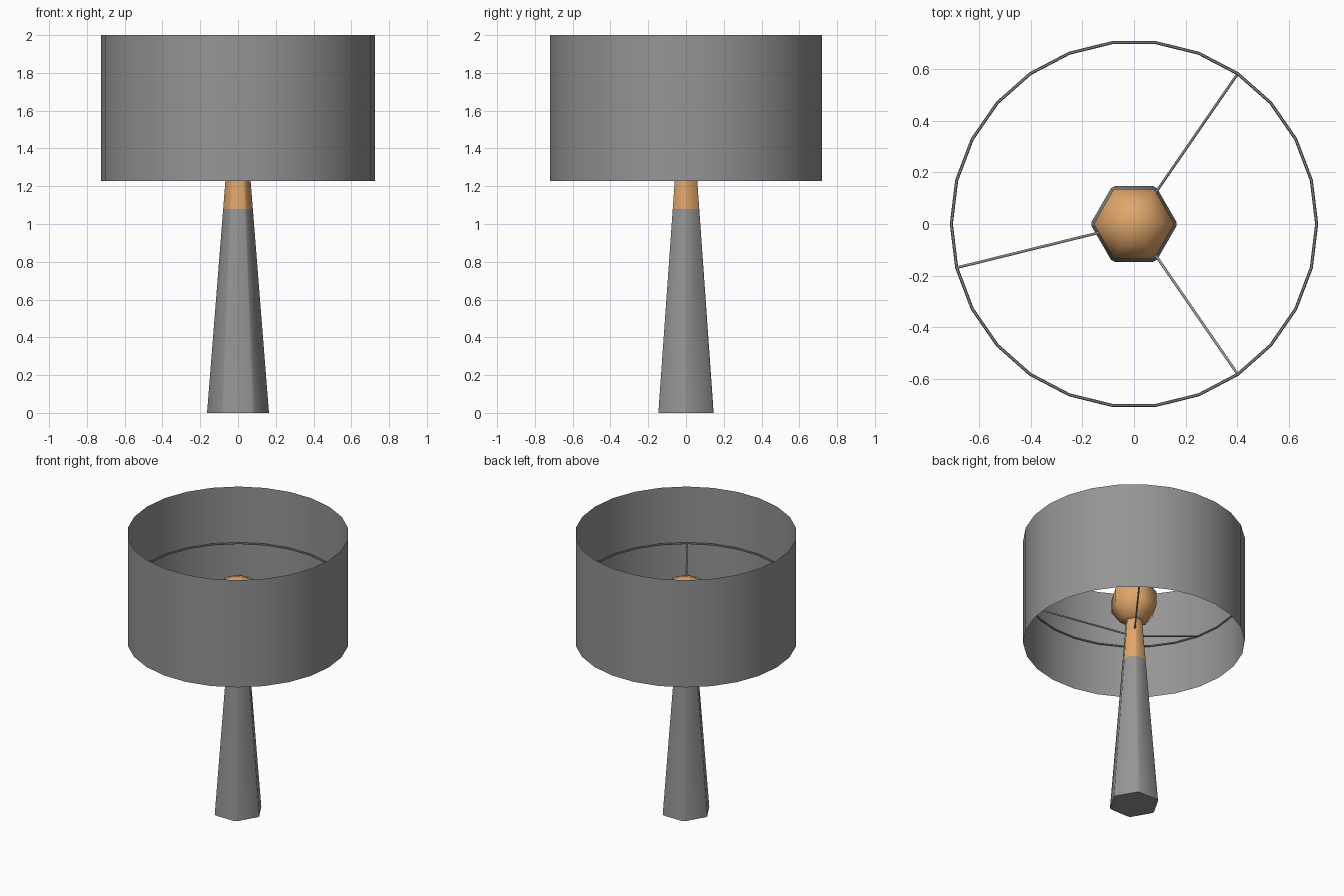
import bpy, bmesh, math
from mathutils import Vector, Matrix

if "Cube" in bpy.data.objects:
    bpy.data.objects.remove(bpy.data.objects["Cube"])

SIDES = 26
SHADE_R, SHADE_LOW, SHADE_TOP = 0.725, 1.227, 2.0
RING_R, RING_Z = 0.707, 1.60
WIRE = 0.006


def material(name, rgb):
    m = bpy.data.materials.new(name)
    m.diffuse_color = (*rgb, 1)
    m.use_nodes = True
    m.node_tree.nodes["Principled BSDF"].inputs["Base Color"].default_value = m.diffuse_color
    return m


grey = material("warm_grey", (0.30, 0.30, 0.30))
tan = material("light_wood", (0.74, 0.38, 0.145))


def finish(bm, name, mats, angle=40):
    bmesh.ops.recalc_face_normals(bm, faces=bm.faces)
    me = bpy.data.meshes.new(name)
    bm.to_mesh(me)
    bm.free()
    for m in mats:
        me.materials.append(m)
    ob = bpy.data.objects.new(name, me)
    bpy.context.collection.objects.link(ob)
    bpy.ops.object.select_all(action='DESELECT')
    ob.select_set(True)
    bpy.context.view_layer.objects.active = ob
    bpy.ops.object.shade_smooth_by_angle(angle=math.radians(angle))
    return ob


def polar(r, a, z):
    return Vector((r * math.cos(a), r * math.sin(a), z))


def bridge(bm, loops, closed=False):
    """Quads between successive vertex loops."""
    pairs = list(zip(loops, loops[1:] + loops[:1] if closed else loops[1:]))
    faces = []
    for lo, hi in pairs:
        n = len(lo)
        for i in range(n):
            j = (i + 1) % n
            faces.append(bm.faces.new((lo[i], lo[j], hi[j], hi[i])))
    return faces


# Drum shade: open thin wall
bm = bmesh.new()
step = 2 * math.pi / SIDES
bridge(bm, [[bm.verts.new(polar(SHADE_R, i * step, z)) for i in range(SIDES)]
            for z in (SHADE_LOW, SHADE_TOP)])
finish(bm, "drum_shade", [grey])

# Tapered six-sided stem with softened corners, wood above z = 1.08
bm = bmesh.new()


def stem_loop(z):
    r = 0.169 - 0.0815 * z
    corners = [polar(r, k * math.pi / 3, z) for k in range(6)]
    loop = []
    for k in range(6):
        for n in (k - 1, k + 1):
            loop.append(bm.verts.new(corners[k].lerp(corners[n % 6], 0.06)))
    return loop


loops = [stem_loop(z) for z in (0, 1.08, 1.38)]
bridge(bm, loops)
bm.faces.new(loops[0])
bm.faces.new(loops[-1])
for f in bm.faces:
    f.material_index = int(f.calc_center_median().z > 1.08)
finish(bm, "tapered_stem", [grey, tan])

# Low-poly bulb
bm = bmesh.new()
bmesh.ops.create_uvsphere(
    bm, u_segments=6, v_segments=5, radius=0.164,
    matrix=Matrix.Translation((0, 0, 1.525)) @ Matrix.Rotation(math.pi / 6, 4, 'Z'))
finish(bm, "bulb", [tan], 70)

# Wire ring inside the shade
bm = bmesh.new()
loops = [[bm.verts.new(polar(RING_R + WIRE * math.cos(t), i * step, RING_Z + WIRE * math.sin(t)))
          for i in range(SIDES)] for t in (k * math.pi / 3 for k in range(6))]
bridge(bm, loops, closed=True)
finish(bm, "shade_ring", [grey])

# Three sloping spokes from stem to ring
for n, corner in enumerate((4, 14, 22)):
    a, b = Vector((0, 0, 1.27)), polar(RING_R, corner * step, RING_Z)
    d = b - a
    bm = bmesh.new()
    bmesh.ops.create_cone(
        bm, cap_ends=True, segments=6, radius1=WIRE, radius2=WIRE, depth=d.length,
        matrix=Matrix.Translation((a + b) / 2) @ d.to_track_quat('Z', 'Y').to_matrix().to_4x4())
    finish(bm, f"spoke_{n + 1}", [grey], 70)
